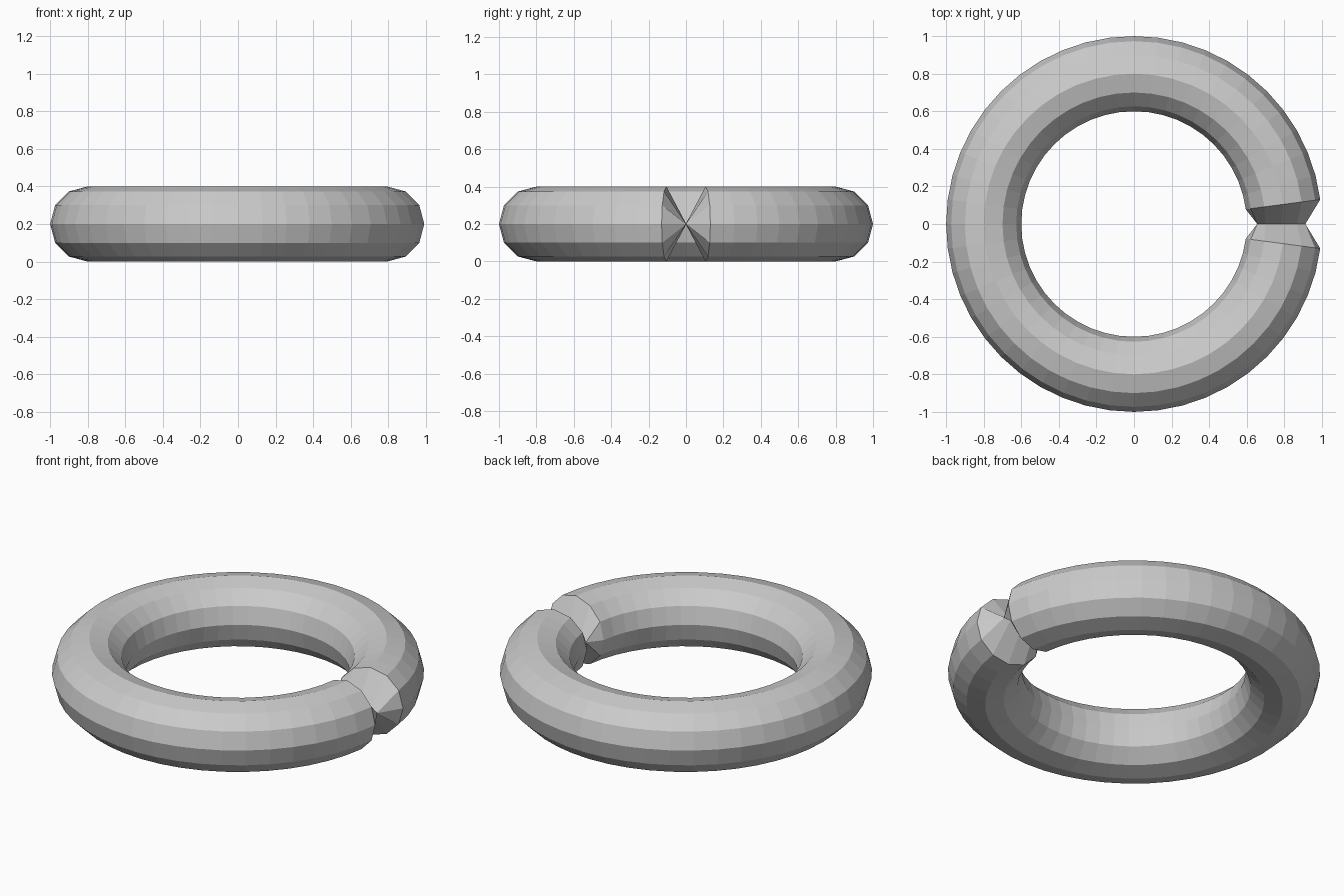
import bpy, bmesh
from math import cos, sin, tau

if "Cube" in bpy.data.objects:
    bpy.data.objects.remove(bpy.data.objects["Cube"])

RINGS, SIDES = 48, 12
MAJOR, MINOR = 0.8, 0.2


def ring_point(i, j):
    a, b = tau * i / RINGS, tau * j / SIDES
    if i == 0:
        # pinched section: flattened to a short level line
        f = max(-1.0, min(1.0, 1.3 * cos(b)))
        return (0.784 + 0.128 * f, 0, MINOR + 0.003 * sin(b))
    r = MAJOR + MINOR * cos(b)
    return (r * cos(a), r * sin(a), MINOR + MINOR * sin(b))


# round tube ring with one pinched joint on the right
bm = bmesh.new()
rings = [[bm.verts.new(ring_point(i, j)) for j in range(SIDES)] for i in range(RINGS)]
for i in range(RINGS):
    a, b = rings[i], rings[(i + 1) % RINGS]
    for j in range(SIDES):
        k = (j + 1) % SIDES
        bm.faces.new((a[j], b[j], b[k], a[k]))
bmesh.ops.remove_doubles(bm, verts=rings[0], dist=0.0005)
bmesh.ops.recalc_face_normals(bm, faces=bm.faces)

mesh = bpy.data.meshes.new("pinched_ring")
bm.to_mesh(mesh)
bm.free()
ring = bpy.data.objects.new("pinched_ring", mesh)
bpy.context.collection.objects.link(ring)
